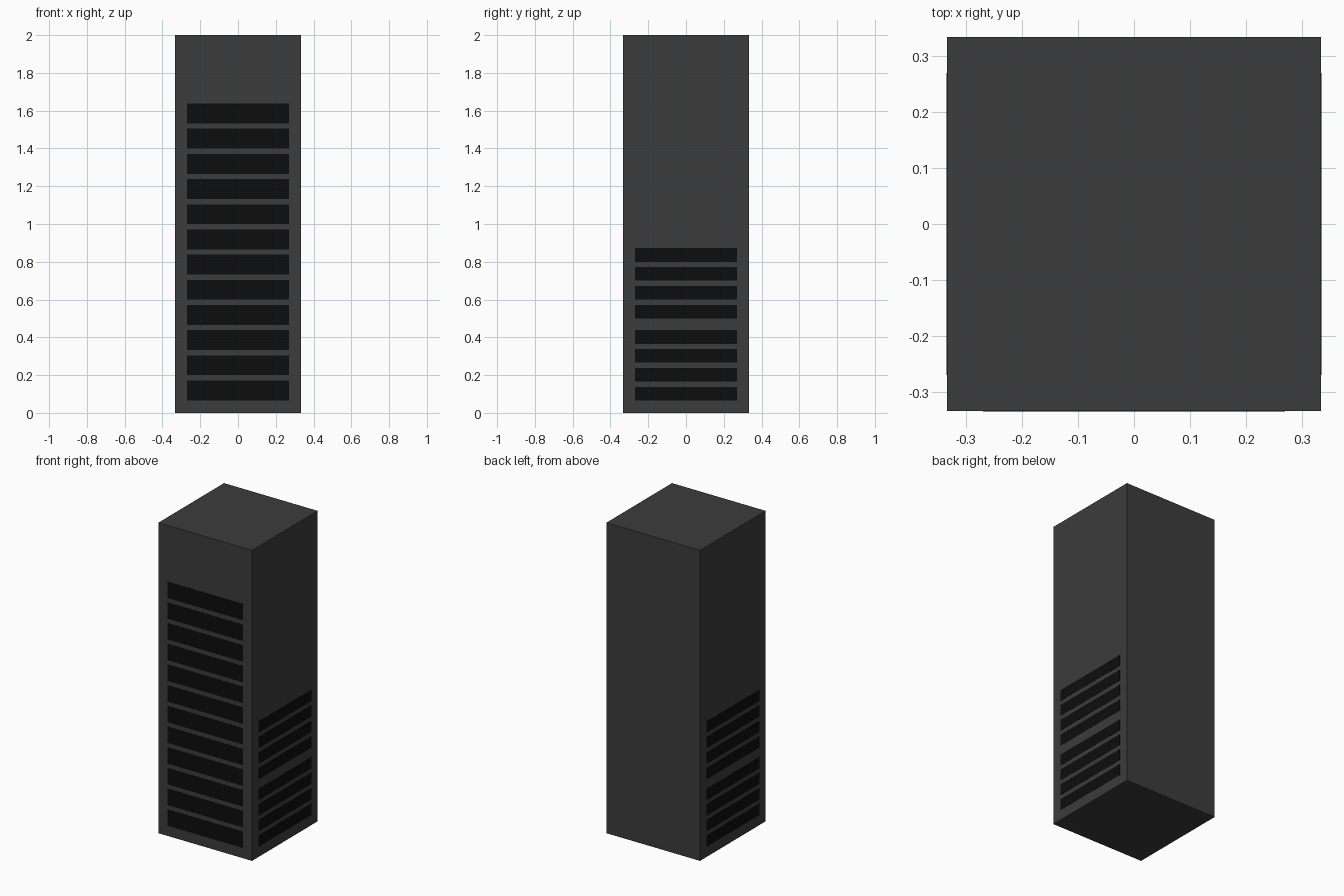
import bpy
from mathutils import Matrix
from math import radians

if "Cube" in bpy.data.objects:
    bpy.data.objects.remove(bpy.data.objects["Cube"])

W, H = 0.667, 2.0      # cabinet width/depth and height
PROUD = 0.001          # slats sit just above the skin
SLAT_W = 0.538


def material(name, v):
    m = bpy.data.materials.new(name)
    m.diffuse_color = (v, v, v, 1)
    m.use_nodes = True
    m.node_tree.nodes["Principled BSDF"].inputs["Base Color"].default_value = m.diffuse_color
    return m


body_mat = material("dark_grey", 0.045)
slot_mat = material("near_black", 0.004)


def box(name, size, centre, mat, turn=0):
    bpy.ops.mesh.primitive_cube_add(size=1)
    ob = bpy.context.object
    ob.name = name
    place = Matrix.Rotation(radians(turn), 4, 'Z') @ Matrix.Translation(centre)
    ob.data.transform(place @ Matrix.Diagonal((*size, 1)))
    ob.data.materials.append(mat)
    return ob


def slats(name, starts, height, turn):
    """Column of dark slats on the front face, turned about z to another side."""
    for i, z in enumerate(starts):
        box(f"{name}_{i + 1}", (SLAT_W, 2 * PROUD, height),
            (0, -W / 2, z + height / 2), slot_mat, turn)


# Cabinet shell
box("cabinet", (W, W, H), (0, 0, H / 2), body_mat)

# Twelve front bays
slats("front_bay", [0.066 + i * 2 / 15 for i in range(12)], 0.105, 0)

# Two groups of four vents on the right and left sides
vent_starts = [base + i * 0.1 for base in (0.066, 0.5) for i in range(4)]
slats("right_vent", vent_starts, 0.072, 90)
slats("left_vent", vent_starts, 0.072, -90)
